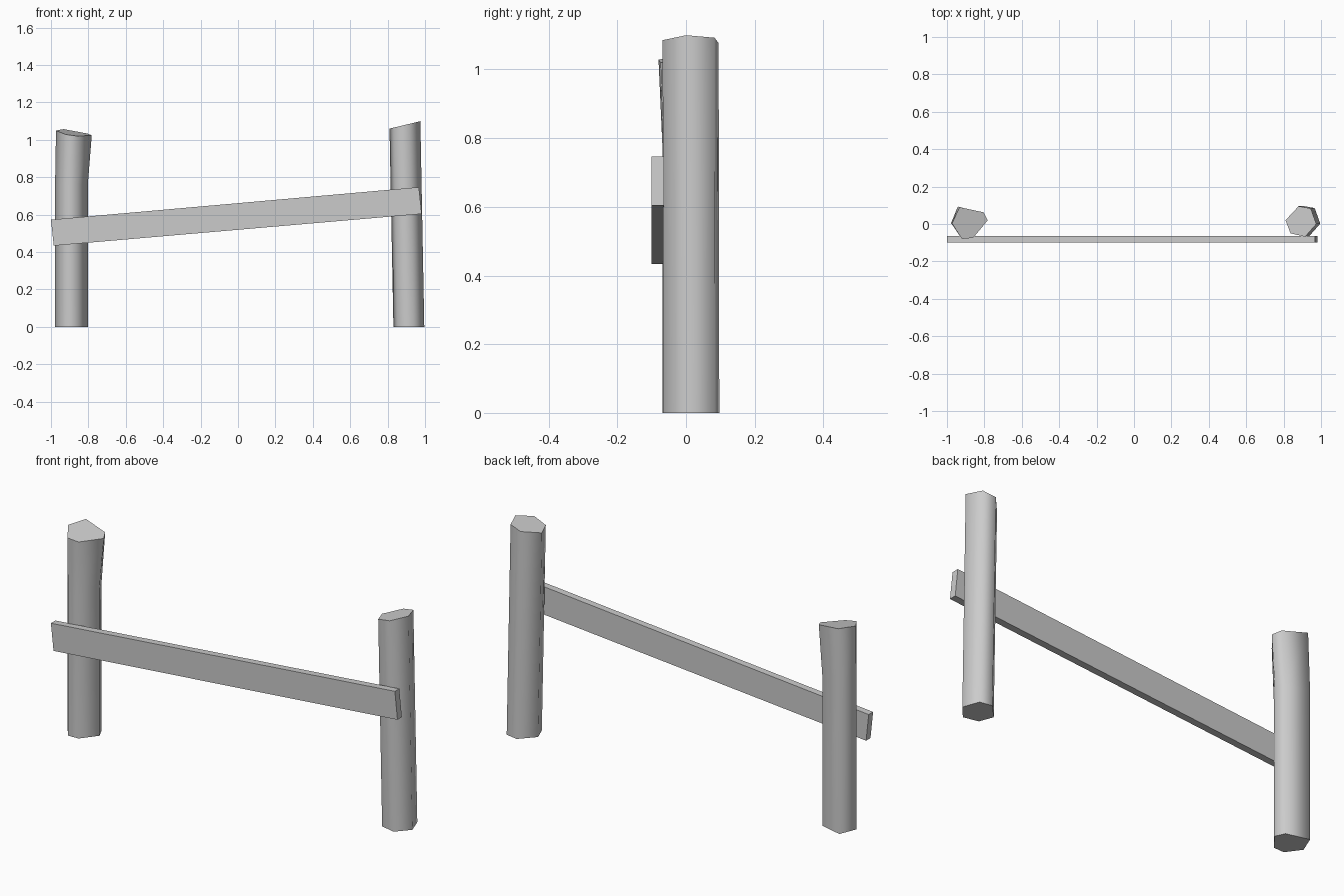
import bpy
import bmesh

cube = bpy.data.objects.get("Cube")
if cube:
    bpy.data.objects.remove(cube, do_unlink=True)

grey = bpy.data.materials.new("plain grey")
grey.use_nodes = True
colour = (0.6, 0.6, 0.6, 1)
grey.diffuse_color = colour
grey.node_tree.nodes["Principled BSDF"].inputs["Base Color"].default_value = colour


def loft(name, rings, smooth):
    """Skin a stack of matching rings and cap both ends."""
    bm = bmesh.new()
    loops = [[bm.verts.new(p) for p in ring] for ring in rings]
    n = len(loops[0])
    for low, high in zip(loops, loops[1:]):
        for i in range(n):
            j = (i + 1) % n
            bm.faces.new((low[i], low[j], high[j], high[i])).smooth = smooth
    for cap in (bm.faces.new(loops[0][::-1]), bm.faces.new(loops[-1])):
        for edge in cap.edges:
            edge.smooth = False
    bmesh.ops.recalc_face_normals(bm, faces=bm.faces)
    mesh = bpy.data.meshes.new(name)
    bm.to_mesh(mesh)
    bm.free()
    mesh.materials.append(grey)
    obj = bpy.data.objects.new(name, mesh)
    bpy.context.collection.objects.link(obj)


def ring(outline, height, dx=0.0, dy=0.0):
    return [(x + dx, y + dy, height(x, y)) for x, y in outline]


# Left post: leaning hexagonal log with a slanted top
left_outline = [(0.81, 0.02), (0.837, -0.05), (0.915, -0.068),
                (0.975, 0.0), (0.945, 0.083), (0.88, 0.095)]
loft("left_post", [
    ring(left_outline, lambda x, y: 0.0, 0.021, 0.002),
    ring(left_outline, lambda x, y: 1.06 + 0.24 * (x - 0.81)),
], True)

# Right post: straight hexagonal log that bends near its slanted top
right_base = [(-0.978, 0.005), (-0.925, -0.068), (-0.865, -0.066),
              (-0.803, 0.015), (-0.825, 0.063), (-0.942, 0.093)]
right_top = [(-0.973, 0.003), (-0.92, -0.08), (-0.86, -0.074),
             (-0.782, 0.02), (-0.803, 0.062), (-0.933, 0.09)]
loft("right_post", [
    ring(right_base, lambda x, y: 0.0),
    ring(right_base, lambda x, y: 0.76),
    ring(right_top, lambda x, y: 1.035 - 0.15 * (x + 0.88) + 0.16 * y),
], True)

# Sloping rail across the front
rail_outline = [(-1.0, 0.573), (-0.985, 0.434), (0.982, 0.604), (0.967, 0.747)]
loft("rail", [[(x, y, z) for x, z in rail_outline] for y in (-0.1, -0.064)], False)
